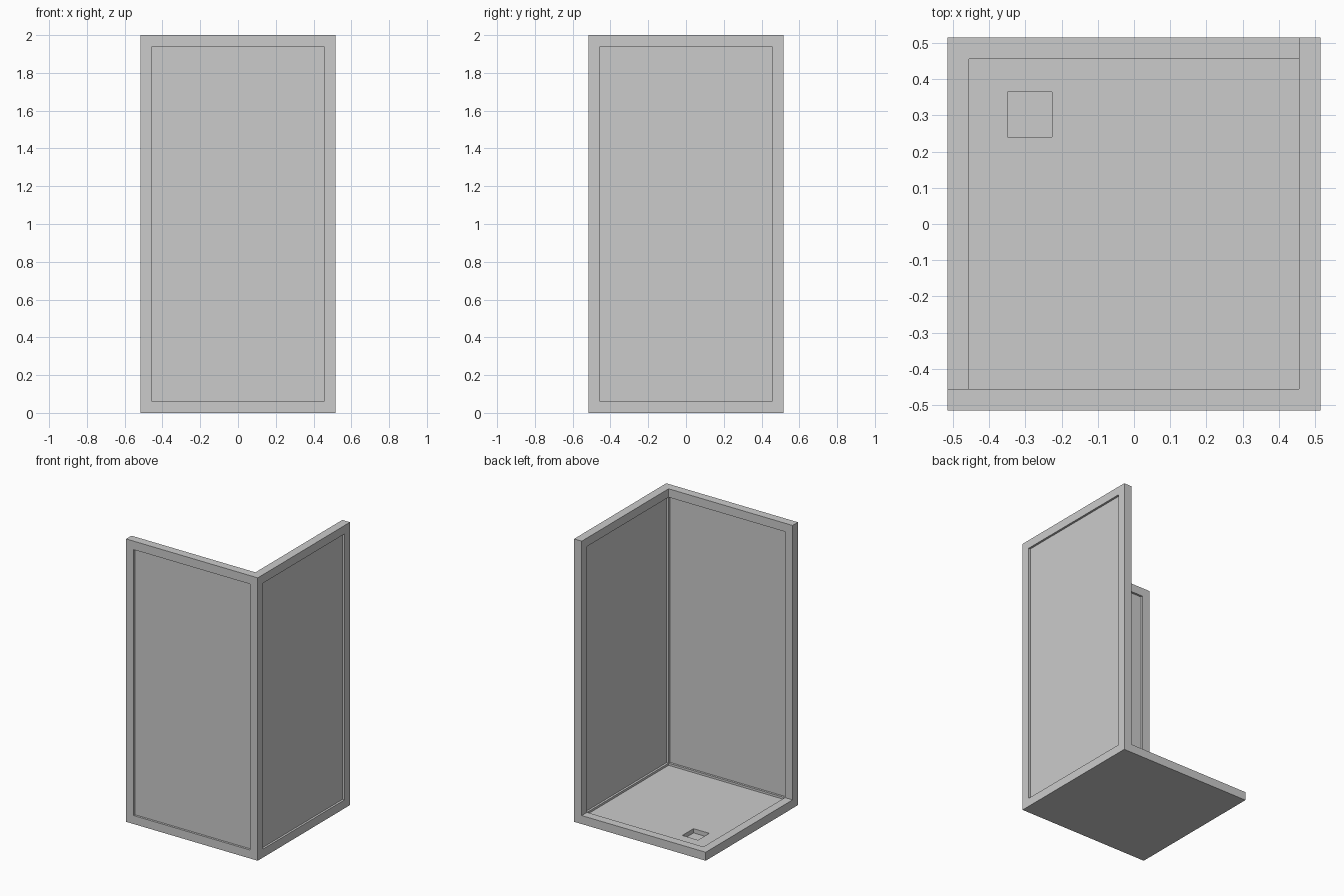
import bpy

if "Cube" in bpy.data.objects:
    bpy.data.objects.remove(bpy.data.objects["Cube"])

H = 0.515      # outer half width
I = 0.455      # inner face of walls and panel border
T = 0.06       # wall and floor thickness
R = 0.015      # panel recess depth


def box(name, lo, hi):
    bpy.ops.mesh.primitive_cube_add(size=1)
    o = bpy.context.object
    o.name = name
    o.location = [(a + b) / 2 for a, b in zip(lo, hi)]
    o.scale = [b - a for a, b in zip(lo, hi)]
    bpy.ops.object.transform_apply(location=True, rotation=False, scale=True)
    return o


def cut(body, lo, hi):
    cutter = box("cutter", lo, hi)
    cutter.hide_render = True
    m = body.modifiers.new("cut", 'BOOLEAN')
    m.operation, m.solver, m.object = 'DIFFERENCE', 'EXACT', cutter
    bpy.context.view_layer.objects.active = body
    bpy.ops.object.modifier_apply(modifier=m.name)
    bpy.data.objects.remove(cutter)


# corner enclosure: two tall walls joined to a floor tray
body = box("shower_enclosure", (-H, -H, 0), (H, H, 2))
cut(body, (-1, -I, T), (I, 1, 3))

# recessed panels on both sides of the front wall and the right wall
for a, b in ((-H - 0.1, -H + R), (-I - R, -I + 0.1)):
    cut(body, (-I, a, T), (I, b, 2 - T))
for a, b in ((I - 0.1, I + R), (H - R, H + 0.1)):
    cut(body, (a, -I, T), (b, I, 2 - T))

# recessed tray floor and square drain
cut(body, (-I, -I, T - R), (I, I, T + 0.1))
cut(body, (-0.35, 0.24, 0.015), (-0.227, 0.365, T + 0.1))
